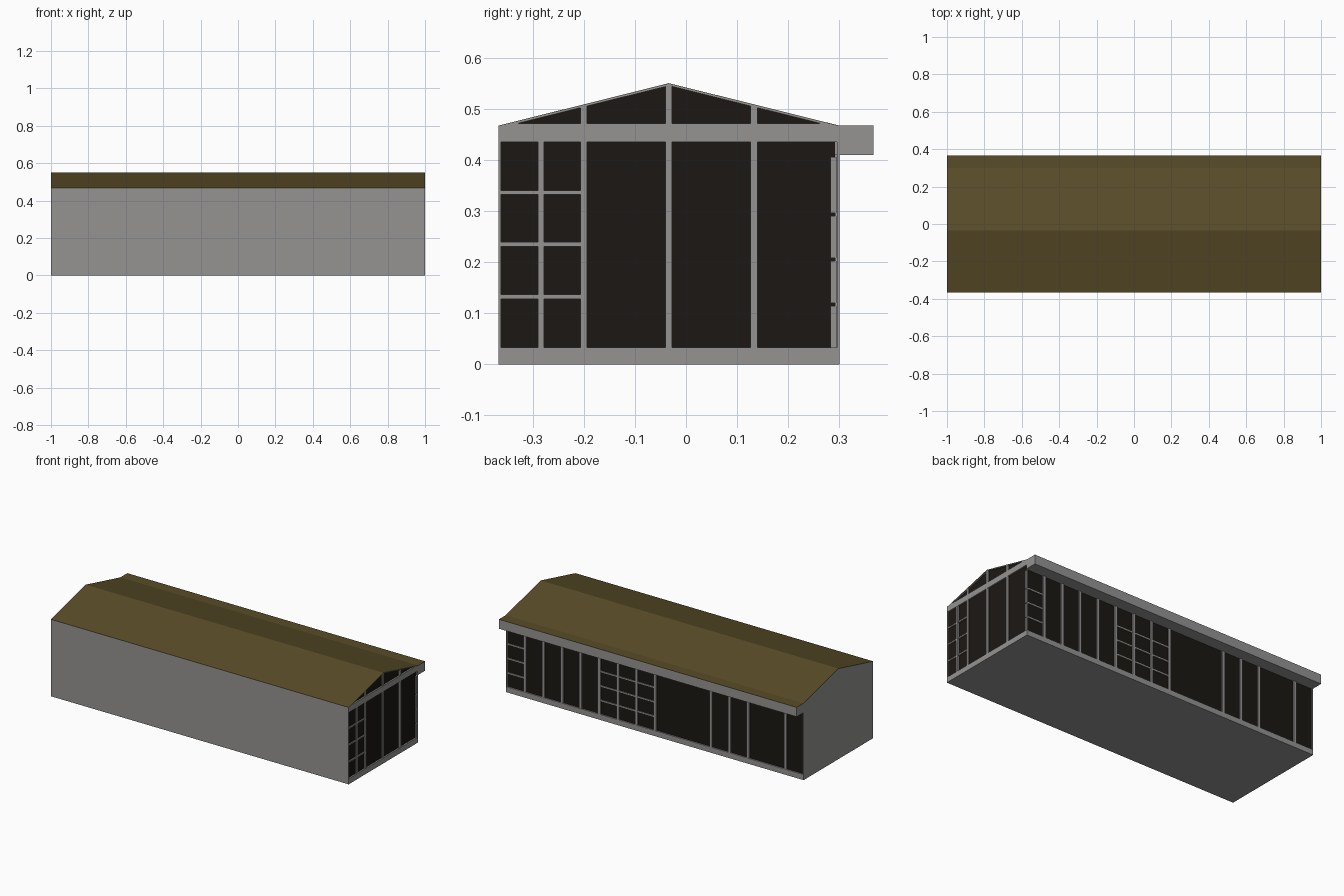
import bpy

if "Cube" in bpy.data.objects:
    bpy.data.objects.remove(bpy.data.objects["Cube"])


def material(name, rgb):
    m = bpy.data.materials.new(name)
    m.diffuse_color = (*rgb, 1)
    m.use_nodes = True
    m.node_tree.nodes["Principled BSDF"].inputs["Base Color"].default_value = m.diffuse_color
    return m


OLIVE = material("olive_roofing", (0.099, 0.072, 0.021))
DARK = material("dark_glass", (0.011, 0.0085, 0.0066))
GREY = material("grey_cladding", (0.30, 0.295, 0.29))


def prism(name, profile, x0, x1, mat=GREY):
    """Extrude a (y, z) profile, counter-clockwise seen from +x, along x."""
    n = len(profile)
    verts = [(x, y, z) for x in (x0, x1) for y, z in profile]
    faces = [tuple(reversed(range(n))), tuple(range(n, 2 * n))]
    faces += [(i, (i + 1) % n, n + (i + 1) % n, n + i) for i in range(n)]
    mesh = bpy.data.meshes.new(name)
    mesh.from_pydata(verts, [], faces)
    mesh.materials.append(mat)
    ob = bpy.data.objects.new(name, mesh)
    bpy.context.collection.objects.link(ob)
    return ob


def box(name, x0, x1, y0, y1, z0, z1, mat=GREY):
    return prism(name, [(y0, z0), (y1, z0), (y1, z1), (y0, z1)], x0, x1, mat)


FRONT, RIDGE, BACK, EAVE = -0.367, -0.0335, 0.30, 0.3665
SILL, TOP, PEAK = 0.033, 0.467, 0.55
GLASS_X, GLASS_Y = 0.991, 0.292


def roof_z(y, drop=0.001):
    return PEAK - drop - abs(y - RIDGE) * (PEAK - TOP) / (BACK - RIDGE)


# Floor slab and solid walls
box("floor_slab", -1, 1, FRONT, BACK, 0, SILL)
box("front_wall", -1, 1, FRONT, FRONT + 0.005, SILL, TOP - 0.001)
prism("left_end_wall", [(FRONT, SILL), (BACK, SILL), (BACK, roof_z(BACK)),
      (RIDGE, roof_z(RIDGE)), (FRONT, roof_z(FRONT))], -1, -0.995)

# Dark glazed volume behind the frames
prism("glazing", [(FRONT + 0.005, SILL), (GLASS_Y, SILL), (GLASS_Y, roof_z(GLASS_Y, 0.003)),
      (RIDGE, roof_z(RIDGE, 0.003)), (FRONT + 0.005, roof_z(FRONT + 0.005, 0.003))],
      -0.995, GLASS_X, DARK)

# Roof covering with the flat strip over the eave
line = [(EAVE, TOP), (BACK, TOP), (RIDGE, PEAK), (FRONT, TOP)]
prism("roof_covering", line + [(y, z - 0.001) for y, z in reversed(line)], -1, 1, OLIVE)

# Eave box and head beam above the back glazing
box("eave_box", -1, 1, BACK - 0.001, EAVE, 0.41, TOP - 0.001)
box("back_head_beam", -0.995, GLASS_X, GLASS_Y, BACK - 0.001, 0.41, TOP - 0.001)

# Right end: beam, gable rim, posts
prism("end_beam", [(FRONT + 0.001, 0.435), (BACK, 0.435), (BACK, roof_z(BACK)),
      (0.28, 0.471), (FRONT + 0.021, 0.471), (FRONT + 0.001, roof_z(FRONT))], GLASS_X, 1)
for name, y_end in (("gable_rim_front", FRONT), ("gable_rim_back", BACK)):
    ends = sorted([y_end, RIDGE])
    prism(name, [(y, roof_z(y, 0.005)) for y in ends]
          + [(y, roof_z(y)) for y in reversed(ends)], GLASS_X, 1)
for i, y in enumerate((-0.2, RIDGE, 0.133)):
    a, b = y - 0.0065, y + 0.0065
    top = [(b, roof_z(b)), (y, roof_z(y)), (a, roof_z(a))]
    prism(f"end_post_{i}", [(a, SILL), (b, SILL)] + top, GLASS_X, 0.999)
box("end_window_post", GLASS_X, 0.999, -0.290, -0.278, SILL, 0.436)
box("corner_post", 0.994, 1, 0.295, BACK, SILL, 0.436)
for i, z in enumerate((0.132, 0.235, 0.336)):
    box(f"end_window_bar_{i}", GLASS_X, 0.998, FRONT + 0.005, -0.2, z - 0.0042, z + 0.0042)

# Corner strip on the right end, split by the bar gaps
for i, (z0, z1) in enumerate(((SILL, 0.114), (0.12, 0.202), (0.208, 0.29), (0.296, 0.406))):
    box(f"corner_strip_{i}", GLASS_X, 0.994, 0.283, 0.2945, z0, z1)

# Back posts on a 0.125 module, with two wider openings
for i, k in enumerate((7, 6, 5, 4, 3, 2, 1, 0, -3, -4, -5, -7)):
    x = k * 0.125
    box(f"back_post_{i}", x - 0.0085, x + 0.0085, GLASS_Y, 0.299, SILL, 0.411)
box("back_corner_post_left", -1, -0.994, GLASS_Y, BACK, SILL, 0.411)

# Bars of the divided back windows
for i, z in enumerate((0.117, 0.205, 0.293)):
    for name, x0, x1 in (("corner", 0.875, 0.994), ("middle", 0.0, 0.375)):
        box(f"back_{name}_bar_{i}", x0, x1, GLASS_Y, 0.297, z - 0.004, z + 0.004)
